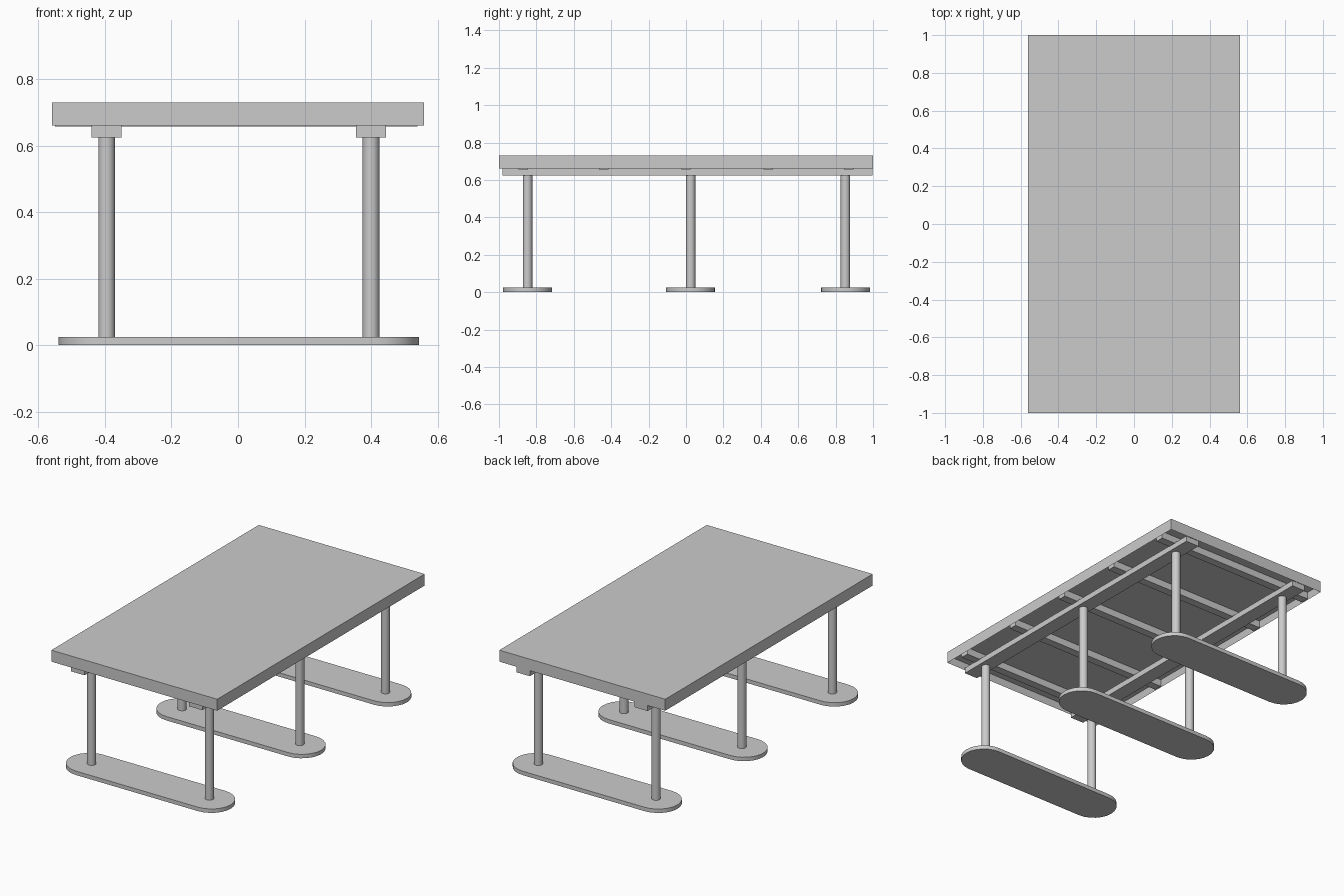
import bpy, bmesh, math

if "Cube" in bpy.data.objects:
    bpy.data.objects.remove(bpy.data.objects["Cube"])

def mesh_object(name, bm):
    bmesh.ops.recalc_face_normals(bm, faces=bm.faces)
    me = bpy.data.meshes.new(name)
    bm.to_mesh(me)
    bm.free()
    ob = bpy.data.objects.new(name, me)
    bpy.context.collection.objects.link(ob)
    return ob

def box(name, x, y, z):
    bm = bmesh.new()
    bmesh.ops.create_cube(bm, size=1)
    for v in bm.verts:
        v.co = [a[0] + (c + 0.5) * (a[1] - a[0]) for a, c in zip((x, y, z), v.co)]
    return mesh_object(name, bm)

def smooth(ob):
    bpy.ops.object.select_all(action='DESELECT')
    ob.select_set(True)
    bpy.context.view_layer.objects.active = ob
    bpy.ops.object.shade_smooth_by_angle(angle=math.radians(35))

def tabletop(name, hx, hy, z0, z1, rim, recess):
    # solid slab with its underside inset and pushed up, leaving a rim
    ob = box(name, (-hx, hx), (-hy, hy), (z0, z1))
    bm = bmesh.new()
    bm.from_mesh(ob.data)
    bm.normal_update()
    under = [f for f in bm.faces if f.normal.z < -0.9]
    bmesh.ops.inset_region(bm, faces=under, thickness=rim)
    for v in under[0].verts:
        v.co.z += recess
    bm.to_mesh(ob.data)
    bm.free()

def foot(name, x0, x1, yc, r, h, n=12):
    # flat plate with rounded ends
    bm = bmesh.new()
    pts = []
    for cx, start in ((x1 - r, -90), (x0 + r, 90)):
        for i in range(n + 1):
            a = math.radians(start + 180 * i / n)
            pts.append((cx + r * math.cos(a), yc + r * math.sin(a), 0))
    face = bm.faces.new([bm.verts.new(p) for p in pts])
    ext = bmesh.ops.extrude_face_region(bm, geom=[face])
    for g in ext['geom']:
        if isinstance(g, bmesh.types.BMVert):
            g.co.z = h
    smooth(mesh_object(name, bm))

def leg(name, x, y, r, z0, z1):
    bpy.ops.mesh.primitive_cylinder_add(vertices=24, radius=r, depth=z1 - z0,
                                        location=(x, y, (z0 + z1) / 2))
    ob = bpy.context.object
    ob.name = name
    smooth(ob)

tabletop("tabletop", 0.56, 1.0, 0.66, 0.73, 0.015, 0.04)

# cross slats under the top
for i, y in enumerate((-0.87, -0.44, 0.0, 0.44, 0.87)):
    box(f"cross_slat_{i + 1}", (-0.55, 0.54), (y - 0.025, y + 0.025), (0.657, 0.70))

# long rails and the three leg frames
for side, x in (("left", -0.395), ("right", 0.4)):
    box(f"{side}_rail", (x - 0.045, x + 0.045), (-0.98, 0.998), (0.625, 0.66))
for label, y in (("front", -0.847), ("middle", 0.025), ("back", 0.852)):
    foot(f"{label}_foot", -0.54, 0.545, y, 0.131, 0.024)
    for side, x in (("left", -0.395), ("right", 0.4)):
        leg(f"{label}_{side}_leg", x, y, 0.025, 0.022, 0.627)
